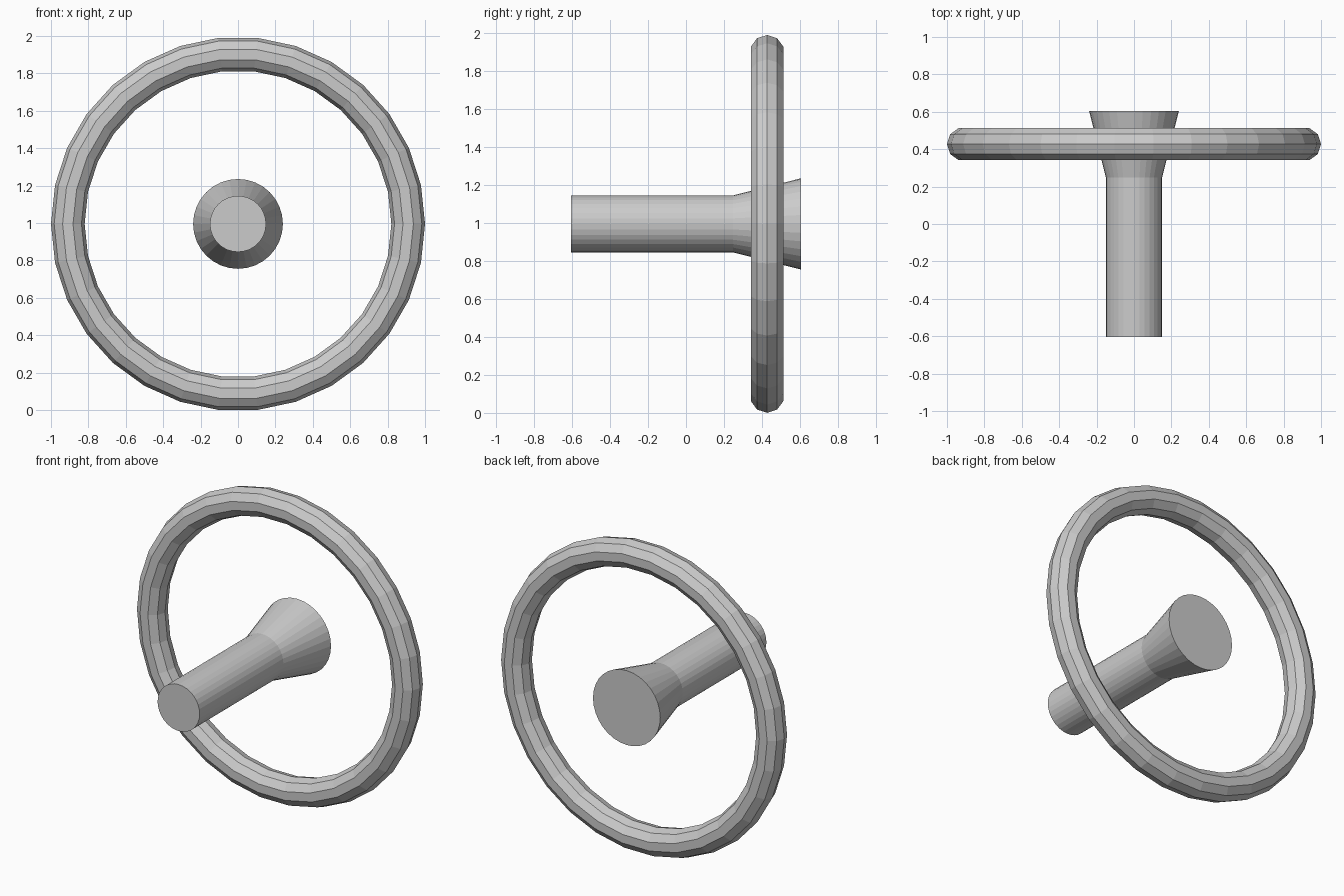
import bpy
import math
from mathutils import Matrix

cube = bpy.data.objects.get("Cube")
if cube:
    bpy.data.objects.remove(cube, do_unlink=True)

CENTRE_Z = 0.995
HALF_DEPTH = 0.605
FLARE_Y = 0.248
SHAFT_RADIUS = 0.15
RIM_Y = 0.427

grey = bpy.data.materials.new("plain grey")
grey.use_nodes = True
colour = (0.6, 0.6, 0.6, 1)
grey.diffuse_color = colour
grey.node_tree.nodes["Principled BSDF"].inputs["Base Color"].default_value = colour


def finish(name, y):
    """Lay the new part along the y axis and colour it."""
    part = bpy.context.object
    part.name = name
    part.data.transform(Matrix.Rotation(-math.pi / 2, 4, "X"))
    part.location = (0, y, CENTRE_Z)
    part.data.materials.append(grey)


# Wheel rim
bpy.ops.mesh.primitive_torus_add(major_segments=30, minor_segments=10,
                                 major_radius=0.91, minor_radius=0.09)
finish("wheel_rim", RIM_Y)

# Straight column
bpy.ops.mesh.primitive_cylinder_add(vertices=32, radius=SHAFT_RADIUS,
                                    depth=FLARE_Y + HALF_DEPTH)
finish("column_shaft", (FLARE_Y - HALF_DEPTH) / 2)

# Flared hub at the back of the column
bpy.ops.mesh.primitive_cone_add(vertices=32, radius1=SHAFT_RADIUS, radius2=0.24,
                                depth=HALF_DEPTH - FLARE_Y)
finish("flared_hub", (FLARE_Y + HALF_DEPTH) / 2)
